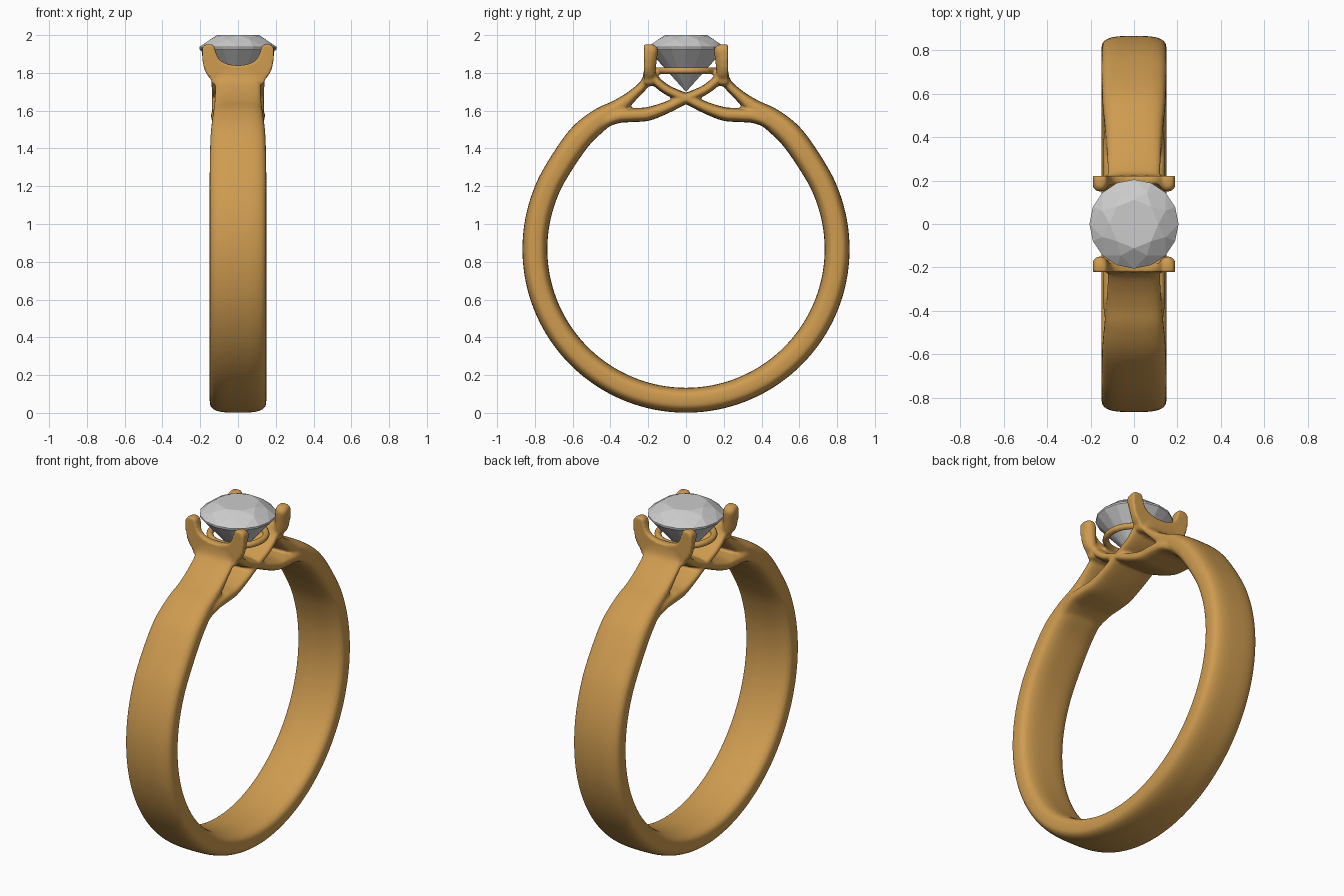
import bpy, bmesh, math
from mathutils import Vector

if "Cube" in bpy.data.objects:
    bpy.data.objects.remove(bpy.data.objects["Cube"])

metal = bpy.data.materials.new("gold")
metal.diffuse_color = (0.62, 0.33, 0.08, 1)
metal.use_nodes = True
metal.node_tree.nodes["Principled BSDF"].inputs["Base Color"].default_value = metal.diffuse_color


def make(name, bm):
    bmesh.ops.recalc_face_normals(bm, faces=bm.faces[:])
    me = bpy.data.meshes.new(name)
    bm.to_mesh(me)
    bm.free()
    ob = bpy.data.objects.new(name, me)
    bpy.context.collection.objects.link(ob)
    return ob


def spline(pts, steps, closed=False):
    """Catmull-Rom curve through points of any dimension"""
    n, out = len(pts), []
    get = (lambda i: pts[i % n]) if closed else (lambda i: pts[max(0, min(n - 1, i))])
    for i in range(n if closed else n - 1):
        for s in range(steps):
            t = s / steps
            out.append(tuple(
                0.5 * (2 * b + (c - a) * t + (2 * a - 5 * b + 4 * c - d) * t * t
                       + (3 * b - a - 3 * c + d) * t ** 3)
                for a, b, c, d in zip(get(i - 1), get(i), get(i + 1), get(i + 2))))
    if not closed:
        out.append(tuple(pts[-1]))
    return out


def strip(name, pts, steps=6, sides=40, power=3.2):
    """Sweep a rounded section along (y, z, half width, half thickness) points"""
    path = spline(pts, steps)
    bm = bmesh.new()
    rings = []
    for i, (y, z, w, t) in enumerate(path):
        a, b = path[max(0, i - 1)], path[min(len(path) - 1, i + 1)]
        tan = Vector((0, b[0] - a[0], b[1] - a[1])).normalized()
        nor = Vector((0, tan.z, -tan.y))
        ring = []
        for k in range(sides):
            c, s = math.cos(math.tau * k / sides), math.sin(math.tau * k / sides)
            u = math.copysign(abs(c) ** (2 / power), c) * w
            v = math.copysign(abs(s) ** (2 / power), s) * t
            ring.append(bm.verts.new(Vector((u, y, z)) + nor * v))
        rings.append(ring)
    for r0, r1 in zip(rings, rings[1:]):
        for k in range(sides):
            j = (k + 1) % sides
            bm.faces.new((r0[k], r0[j], r1[j], r1[k]))
    bm.faces.new(rings[0])
    bm.faces.new(rings[-1])
    return make(name, bm)


parts = []

# Band: circular hoop that sweeps up into the two shoulders
half = [(0.80 * math.cos(math.radians(a)), 0.867 + 0.80 * math.sin(math.radians(a)), 0.15, 0.066)
        for a in range(-90, 40, 10)]
half += [(0.57, 1.45, 0.146, 0.066), (0.46, 1.55, 0.136, 0.06), (0.36, 1.617, 0.127, 0.043),
         (0.28, 1.683, 0.122, 0.029), (0.215, 1.75, 0.12, 0.024), (0.203, 1.82, 0.12, 0.019)]
left = [(-y, z, w, t) for y, z, w, t in half[:0:-1]]
parts.append(strip("band", left + half))

# Two strips that leave the shoulders and cross beneath the stone
cross = [(0.50, 1.49, 0.12, 0.03), (0.43, 1.54, 0.135, 0.032), (0.36, 1.57, 0.143, 0.036),
         (0.28, 1.577, 0.143, 0.037), (0.20, 1.583, 0.14, 0.036), (0.10, 1.618, 0.138, 0.031),
         (0, 1.665, 0.138, 0.027), (-0.10, 1.71, 0.14, 0.026), (-0.165, 1.765, 0.142, 0.025),
         (-0.19, 1.825, 0.14, 0.02)]
for sgn in (1, -1):
    parts.append(strip("cross_strip", [(sgn * y, z, w, t) for y, z, w, t in cross]))

# U-shaped claw plates, front and back
u_half = [(0.05, 1.846), (0.095, 1.868), (0.117, 1.91), (0.128, 1.945), (0.16, 1.952),
          (0.187, 1.935), (0.188, 1.87), (0.174, 1.81), (0.145, 1.768), (0.122, 1.735)]
outline = spline([(0, 1.84)] + u_half + [(0, 1.73)] + [(-x, z) for x, z in u_half[::-1]], 5, True)
for sgn in (1, -1):
    bm = bmesh.new()
    a = [bm.verts.new((x, sgn * 0.183, z)) for x, z in outline]
    b = [bm.verts.new((x, sgn * 0.222, z)) for x, z in outline]
    bm.faces.new(a)
    bm.faces.new(b)
    for i in range(len(a)):
        j = (i + 1) % len(a)
        bm.faces.new((a[i], a[j], b[j], b[i]))
    bmesh.ops.triangulate(bm, faces=[f for f in bm.faces if len(f.verts) > 4])
    parts.append(make("claw_plate", bm))

# Four rounded claws
for sx in (1, -1):
    for sy in (1, -1):
        bm = bmesh.new()
        for x, y, z, r in ((0.138, 0.19, 1.80, 0.028), (0.156, 0.184, 1.916, 0.036)):
            s = bmesh.ops.create_uvsphere(bm, u_segments=20, v_segments=12, radius=r)
            bmesh.ops.translate(bm, verts=s["verts"], vec=(sx * x, sy * y, z))
        h = bmesh.ops.convex_hull(bm, input=bm.verts[:])
        inner = [v for v in h["geom_interior"] if isinstance(v, bmesh.types.BMVert)]
        bmesh.ops.delete(bm, geom=inner, context='VERTS')
        bm2 = bmesh.new()
        pts = [bm2.verts.new(v.co) for v in bm.verts]
        bm.free()
        bmesh.ops.convex_hull(bm2, input=pts)
        parts.append(make("claw", bm2))

# Seat ring under the stone
bpy.ops.mesh.primitive_torus_add(major_radius=0.15, minor_radius=0.019, major_segments=64,
                                 minor_segments=16, location=(0, 0, 1.812))
parts.append(bpy.context.object)

# Fuse all metal parts into one smoothly blended casting
bpy.ops.object.select_all(action='DESELECT')
for p in parts:
    p.select_set(True)
bpy.context.view_layer.objects.active = parts[0]
bpy.ops.object.join()
ring = bpy.context.object
ring.name = "ring_metal"
ring.data.materials.clear()
ring.data.materials.append(metal)
rm = ring.modifiers.new("fuse", 'REMESH')
rm.mode = 'VOXEL'
rm.voxel_size = 0.0085
rm.use_smooth_shade = True
sm = ring.modifiers.new("soften", 'SMOOTH')
sm.factor = 0.5
sm.iterations = 5

# Brilliant-cut stone: hull of table, crown, girdle, pavilion and culet points
bm = bmesh.new()


def level(n, r, z, turn=0.0):
    for k in range(n):
        a = math.tau * (k + turn) / n
        bm.verts.new((r * math.cos(a), r * math.sin(a), z))


level(8, 0.112, 2.0)
level(8, 0.157, 1.9775, 0.5)
level(16, 0.205, 1.937)
level(16, 0.205, 1.927)
level(8, 0.05, 1.7507, 0.5)
bm.verts.new((0, 0, 1.70))
bmesh.ops.convex_hull(bm, input=bm.verts[:])
bmesh.ops.dissolve_limit(bm, angle_limit=math.radians(1), verts=bm.verts[:], edges=bm.edges[:])
make("stone", bm)
